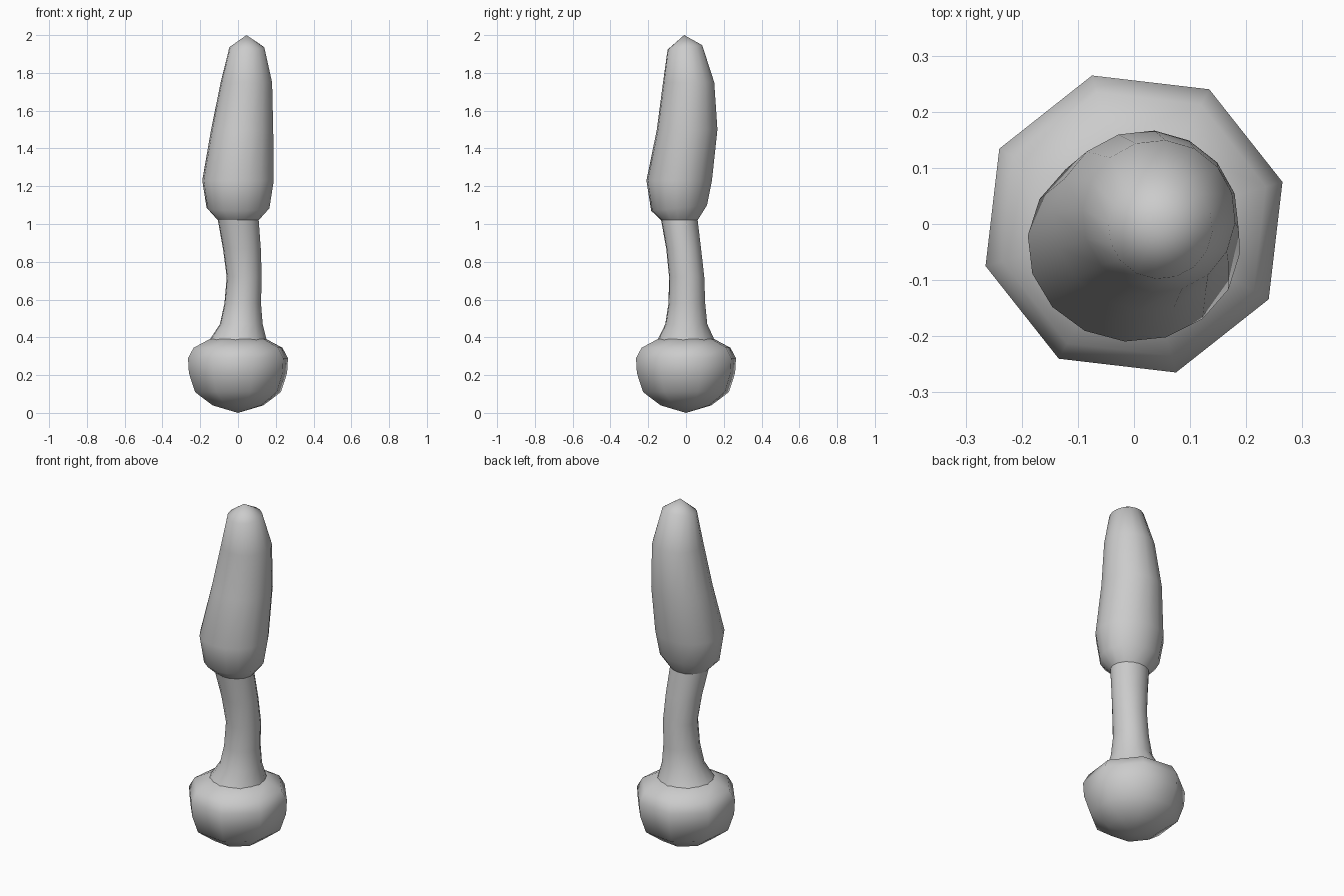
import bpy, bmesh, math

if "Cube" in bpy.data.objects:
    bpy.data.objects.remove(bpy.data.objects["Cube"])


def loft(name, sides, turn, rings, start=None, end=None):
    """Skin elliptical rings (z, x0, x1, y0, y1, tilt); optional pole points close the ends."""
    bm = bmesh.new()
    loops = []
    for z, x0, x1, y0, y1, tilt in rings:
        loop = []
        for i in range(sides):
            a = math.radians(turn) + math.tau * i / sides
            loop.append(bm.verts.new(((x0 + x1) / 2 + (x1 - x0) / 2 * math.cos(a),
                                      (y0 + y1) / 2 + (y1 - y0) / 2 * math.sin(a),
                                      z + tilt * math.sin(a))))
        loops.append(loop)
    for a, b in zip(loops, loops[1:]):
        for i in range(sides):
            j = (i + 1) % sides
            bm.faces.new((a[i], a[j], b[j], b[i]))
    for pole, loop in ((start, loops[0]), (end, loops[-1])):
        if pole:
            p = bm.verts.new(pole)
            for i in range(sides):
                bm.faces.new((loop[i], loop[(i + 1) % sides], p))
    bmesh.ops.recalc_face_normals(bm, faces=bm.faces)
    for f in bm.faces:
        f.smooth = True
    me = bpy.data.meshes.new(name)
    bm.to_mesh(me)
    bm.free()
    ob = bpy.data.objects.new(name, me)
    bpy.context.collection.objects.link(ob)
    return ob


def round_ring(z, r):
    return (z, -r, r, -r, r, 0)


# Eight-sided pommel bulb
loft("pommel", 8, 15.8,
     [round_ring(z, r) for z, r in ((0.04, 0.14), (0.11, 0.236), (0.21, 0.27),
                                    (0.29, 0.275), (0.345, 0.244), (0.39, 0.157))],
     start=(0, 0, 0), end=(0, 0, 0.39))

# Curved grip, flared where it meets the bulb
loft("grip", 16, -5,
     [(0.385, -0.152, 0.152, -0.152, 0.152, 0),
      (0.47, -0.096, 0.131, -0.110, 0.113, 0),
      (0.58, -0.072, 0.122, -0.093, 0.102, 0),
      (0.72, -0.060, 0.126, -0.090, 0.097, 0),
      (0.87, -0.080, 0.121, -0.105, 0.080, 0),
      (1.02, -0.107, 0.110, -0.132, 0.062, 0)])

# Bulging blade with a pointed cap
loft("blade", 16, -5,
     [(1.02, -0.107, 0.110, -0.132, 0.062, 0),
      (1.085, -0.167, 0.167, -0.185, 0.112, 0.015),
      (1.23, -0.190, 0.190, -0.210, 0.138, 0),
      (1.50, -0.143, 0.187, -0.155, 0.167, 0),
      (1.75, -0.092, 0.181, -0.122, 0.150, 0),
      (1.935, -0.046, 0.140, -0.098, 0.086, 0.012)],
     end=(0.045, -0.01, 2.0))
